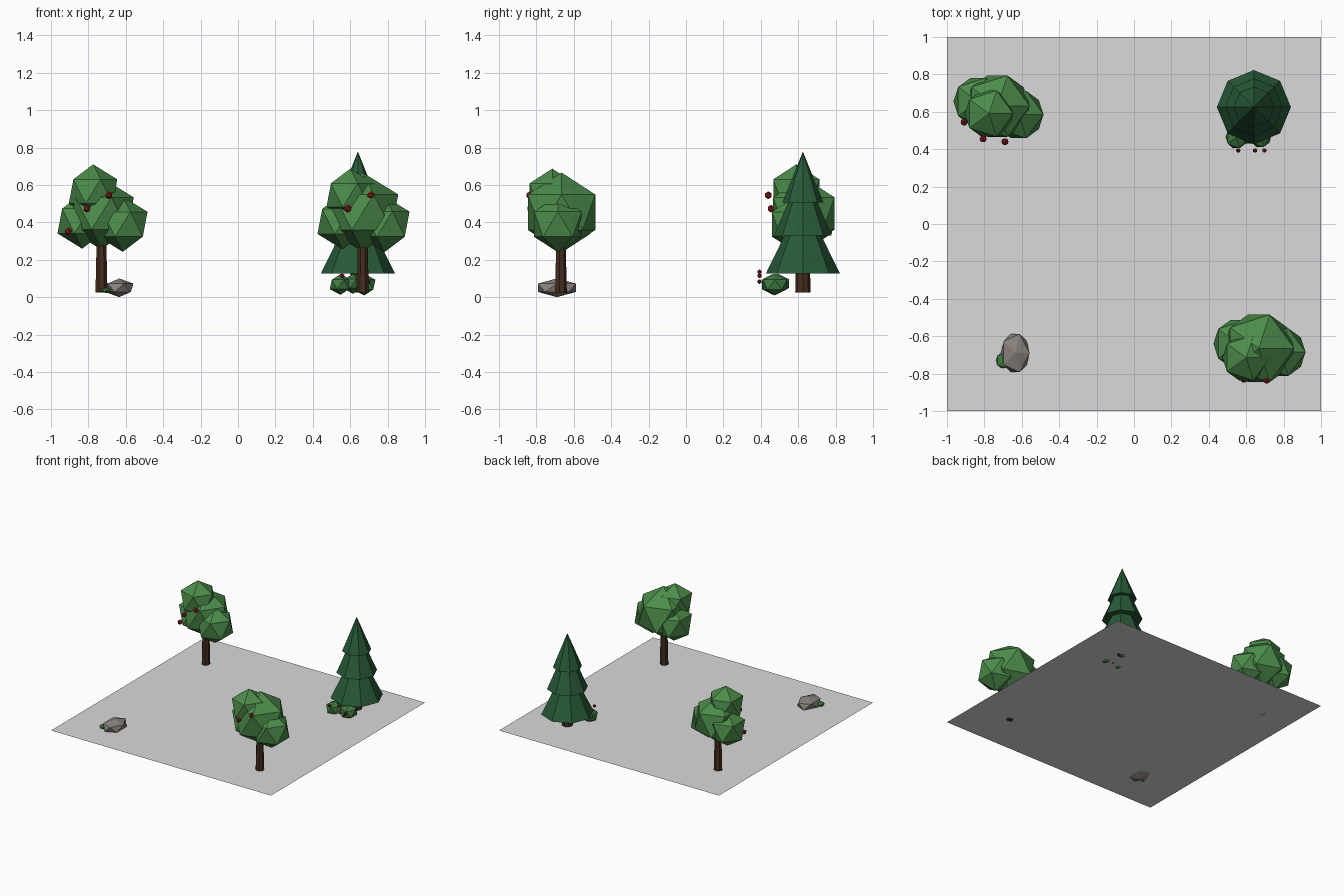
import bpy, bmesh, math
from mathutils import Matrix, Vector

if "Cube" in bpy.data.objects:
    bpy.data.objects.remove(bpy.data.objects["Cube"])

GROUND = 0.025


def material(name, rgb):
    m = bpy.data.materials.new(name)
    m.diffuse_color = (*rgb, 1)
    m.use_nodes = True
    m.node_tree.nodes["Principled BSDF"].inputs["Base Color"].default_value = m.diffuse_color
    return m


GREY = material("ground grey", (0.70, 0.70, 0.70))
LEAF = material("leaf green", (0.072, 0.263, 0.069))
PINE = material("pine green", (0.021, 0.102, 0.040))
BUSH = material("bush green", (0.050, 0.200, 0.055))
BARK = material("bark brown", (0.060, 0.027, 0.013))
RED = material("fruit red", (0.28, 0.012, 0.012))
STONE = material("stone grey", (0.25, 0.22, 0.20))


def finish(name, bm, mat):
    me = bpy.data.meshes.new(name)
    bm.to_mesh(me)
    bm.free()
    me.materials.append(mat)
    ob = bpy.data.objects.new(name, me)
    bpy.context.collection.objects.link(ob)
    return ob


def blobs(name, mat, items):
    """Faceted balls: each item is (x, y, z, radius or (rx, ry, rz))."""
    bm = bmesh.new()
    for x, y, z, r in items:
        s = r if isinstance(r, tuple) else (r, r, r)
        bmesh.ops.create_icosphere(
            bm, subdivisions=1, radius=1,
            matrix=Matrix.Translation((x, y, z)) @ Matrix.Diagonal((*s, 1)))
    return finish(name, bm, mat)


def cones(name, mat, x, y, tiers, sides):
    """Stacked tapered parts: each tier is (z0, z1, r0, r1)."""
    bm = bmesh.new()
    for z0, z1, r0, r1 in tiers:
        bmesh.ops.create_cone(
            bm, cap_ends=True, segments=sides, radius1=r0, radius2=r1,
            depth=z1 - z0, matrix=Matrix.Translation((x, y, (z0 + z1) / 2)))
    bmesh.ops.remove_doubles(bm, verts=bm.verts, dist=1e-5)
    return finish(name, bm, mat)


# Ground sheet
bm = bmesh.new()
bmesh.ops.create_grid(bm, x_segments=1, y_segments=1, size=1,
                      matrix=Matrix.Translation((0, 0, GROUND)))
finish("ground", bm, GREY)

# Back left fruit tree
cones("back_tree_trunk", BARK, -0.73, 0.625, [(GROUND, 0.32, 0.033, 0.026)], 7)
blobs("back_tree_crown", LEAF, [
    (-0.73, 0.63, 0.447, 0.193),
    (-0.833, 0.655, 0.407, 0.148),
    (-0.616, 0.585, 0.39, 0.148),
    (-0.775, 0.59, 0.565, 0.145)])
blobs("back_tree_fruit", RED, [
    (-0.69, 0.44, 0.545, 0.021),
    (-0.807, 0.455, 0.473, 0.021),
    (-0.908, 0.545, 0.35, 0.021)])

# Front right fruit tree
cones("front_tree_trunk", BARK, 0.667, -0.67, [(GROUND, 0.32, 0.033, 0.026)], 7)
blobs("front_tree_crown", LEAF, [
    (0.667, -0.665, 0.454, 0.212),
    (0.559, -0.64, 0.405, 0.15),
    (0.783, -0.685, 0.39, 0.15),
    (0.60, -0.715, 0.545, 0.142)])
blobs("front_tree_fruit", RED, [
    (0.71, -0.835, 0.545, 0.021),
    (0.588, -0.83, 0.473, 0.021)])

# Pine tree
cones("pine_trunk", BARK, 0.64, 0.625, [(GROUND, 0.16, 0.041, 0.038)], 8)
cones("pine_tiers", PINE, 0.641, 0.625, [
    (0.126, 0.53, 0.198, 0),
    (0.33, 0.69, 0.154, 0),
    (0.505, 0.778, 0.110, 0)], 8)

# Berry bush in front of the pine
blobs("berry_bush", BUSH, [
    (0.548, 0.465, 0.068, (0.064, 0.07, 0.056)),
    (0.615, 0.49, 0.072, (0.06, 0.07, 0.054)),
    (0.675, 0.475, 0.067, (0.067, 0.075, 0.058))])
blobs("bush_berries", RED, [
    (0.557, 0.393, 0.114, 0.013),
    (0.647, 0.393, 0.135, 0.013),
    (0.697, 0.393, 0.083, 0.013)])

# Rock with a mossy patch beside it
blobs("rock", STONE, [(-0.635, -0.69, 0.05, (0.085, 0.12, 0.05))])
blobs("rock_moss", BUSH, [(-0.70, -0.73, 0.037, (0.042, 0.046, 0.016))])
